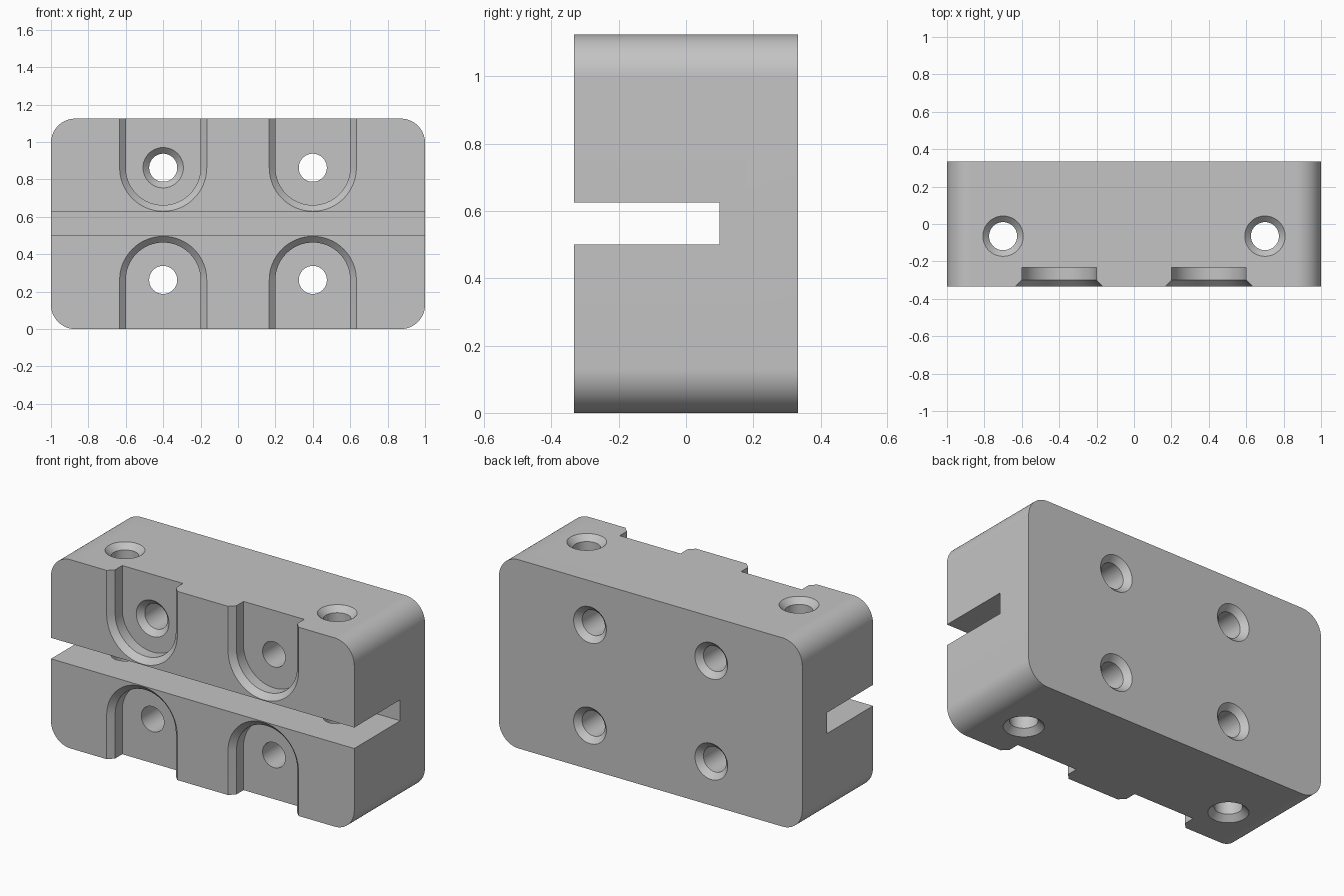
import bpy, bmesh
from math import pi, cos, sin
from mathutils import Vector

if "Cube" in bpy.data.objects:
    bpy.data.objects.remove(bpy.data.objects["Cube"], do_unlink=True)

HEIGHT, DEPTH = 1.125, 0.333      # full height, half depth
MID = HEIGHT / 2
BORE, RIM, EPS = 0.075, 0.108, 0.01

grey = bpy.data.materials.new("plain grey")
grey.use_nodes = True
colour = (0.55, 0.55, 0.55, 1)
grey.diffuse_color = colour
grey.node_tree.nodes["Principled BSDF"].inputs["Base Color"].default_value = colour


def loft(name, rings):
    """Closed solid through matching rings of points."""
    bm = bmesh.new()
    loops = [[bm.verts.new(p) for p in ring] for ring in rings]
    n = len(loops[0])
    for a, b in zip(loops, loops[1:]):
        for i in range(n):
            j = (i + 1) % n
            bm.faces.new((a[i], a[j], b[j], b[i]))
    bm.faces.new(loops[0])
    bm.faces.new(loops[-1][::-1])
    bmesh.ops.recalc_face_normals(bm, faces=bm.faces)
    mesh = bpy.data.meshes.new(name)
    bm.to_mesh(mesh)
    bm.free()
    mesh.materials.append(grey)
    obj = bpy.data.objects.new(name, mesh)
    bpy.context.collection.objects.link(obj)
    return obj


def arc(radius, start, end, steps):
    return [(radius * cos(start + (end - start) * i / steps),
             radius * sin(start + (end - start) * i / steps)) for i in range(steps + 1)]


def rounded_rect(y, half_w, half_h, radius):
    """Rounded rectangle in the xz plane."""
    points = []
    for k, (sx, sz) in enumerate(((1, 1), (-1, 1), (-1, -1), (1, -1))):
        for x, z in arc(radius, k * pi / 2, (k + 1) * pi / 2, 20):
            points.append(Vector((sx * (half_w - radius) + x, y,
                                  MID + sz * (half_h - radius) + z)))
    return points


def circle(radius, place):
    return [place(u, v) for u, v in arc(radius, 0, 2 * pi, 48)[:-1]]


def pocket_ring(radius, y, x, side):
    """Round-ended channel outline, open towards the top or bottom edge."""
    outline = arc(radius, 0, pi, 32) + [(-radius, -0.4), (radius, -0.4)]
    return [Vector((x + u, y, MID + side * (0.3 - v))) for u, v in outline]


# main block with rounded ends
block = loft("clamp_block", [rounded_rect(y, 1, MID, 0.13) for y in (-DEPTH, DEPTH)])
cutters = []

# long slot across the front
cutters.append(loft("slot_cutter", [
    [Vector((x, y, z)) for y, z in ((-0.5, 0.5), (0.1, 0.5), (0.1, 0.625), (-0.5, 0.625))]
    for x in (-1.2, 1.2)]))

floor = -0.233
for x in (-0.4, 0.4):
    for side in (-1, 1):
        # chamfered channel pocket
        steps = ((0.2, floor), (0.2, -0.3), (0.233, -DEPTH), (0.243, -DEPTH - EPS))
        cutters.append(loft("pocket_cutter",
                            [pocket_ring(r, y, x, side) for r, y in steps]))

        # through bore countersunk at the back
        steps = [(BORE, 0.3), (RIM, DEPTH), (RIM + EPS, DEPTH + EPS)]
        if x < 0 and side > 0:    # one bore is countersunk at the pocket floor too
            steps = [(RIM + EPS, floor - EPS), (BORE, floor + 0.033)] + steps
        else:
            steps = [(BORE, -0.3)] + steps
        cutters.append(loft("bore_cutter", [
            circle(r, lambda u, v, y=y: Vector((x + u, y, MID + side * 0.3 + v)))
            for r, y in steps]))

# upright bores countersunk at both ends
for x in (-0.7, 0.7):
    steps = ((RIM + EPS, -EPS), (BORE, 0.033), (BORE, HEIGHT - 0.033),
             (RIM + EPS, HEIGHT + EPS))
    cutters.append(loft("upright_bore_cutter", [
        circle(r, lambda u, v, z=z: Vector((x + u, v - 0.065, z))) for r, z in steps]))

# carve the block, then drop the cutters
bpy.ops.object.select_all(action='DESELECT')
bpy.context.view_layer.objects.active = block
block.select_set(True)
for cutter in cutters:
    cutter.hide_render = True
    cut = block.modifiers.new("cut", 'BOOLEAN')
    cut.operation, cut.solver, cut.object = 'DIFFERENCE', 'EXACT', cutter
    bpy.ops.object.modifier_apply(modifier=cut.name)
    bpy.data.objects.remove(cutter, do_unlink=True)

bpy.ops.object.shade_smooth_by_angle(angle=pi / 7)
